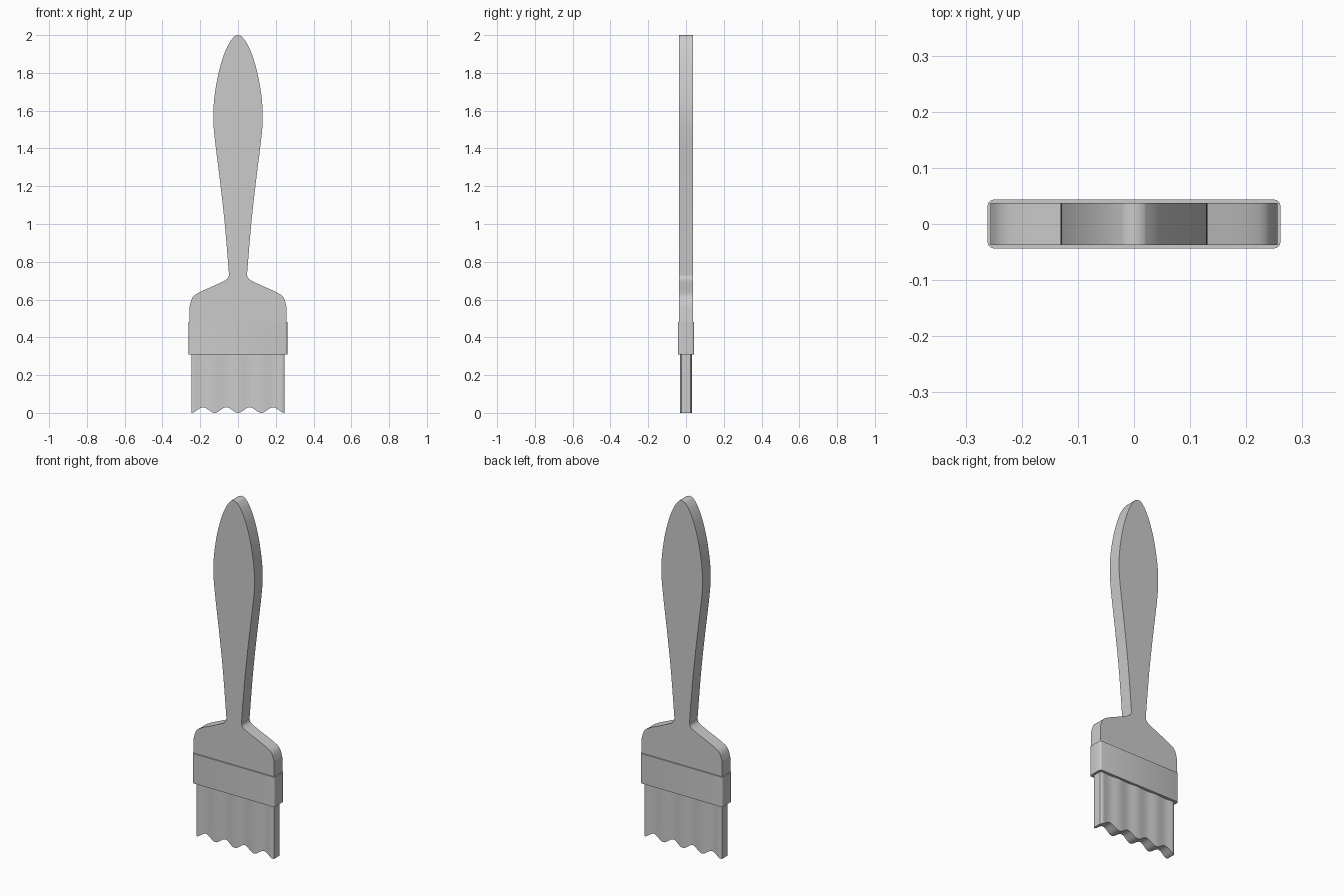
import bpy, bmesh, math

if "Cube" in bpy.data.objects:
    bpy.data.objects.remove(bpy.data.objects["Cube"])


def finish(name, bm, angle=35):
    bmesh.ops.recalc_face_normals(bm, faces=bm.faces)
    me = bpy.data.meshes.new(name)
    bm.to_mesh(me)
    bm.free()
    ob = bpy.data.objects.new(name, me)
    bpy.context.collection.objects.link(ob)
    bpy.ops.object.select_all(action='DESELECT')
    bpy.context.view_layer.objects.active = ob
    ob.select_set(True)
    bpy.ops.object.shade_smooth_by_angle(angle=math.radians(angle))
    return ob


def spline(pts, steps=5):
    """Smooth curve through the given 2D points."""
    out = []
    p = [pts[0]] + pts + [pts[-1]]
    for a, b, c, d in zip(p, p[1:], p[2:], p[3:]):
        for i in range(steps):
            t = i / steps
            out.append(tuple(0.5 * (2 * b[k] + (c[k] - a[k]) * t
                       + (2 * a[k] - 5 * b[k] + 4 * c[k] - d[k]) * t * t
                       + (3 * b[k] - a[k] - 3 * c[k] + d[k]) * t ** 3) for k in (0, 1)))
    return out + [pts[-1]]


def extrude(bm, pts, vec):
    """Cap a loop of 3D points and extrude it into a solid."""
    face = bm.faces.new([bm.verts.new(p) for p in pts])
    new = bmesh.ops.extrude_face_region(bm, geom=[face], use_keep_orig=True)['geom']
    bmesh.ops.translate(bm, vec=vec, verts=[v for v in new if isinstance(v, bmesh.types.BMVert)])


# handle: mirrored half outline, extruded through its thickness
half = spline([(0.018, 1.995), (0.045, 1.96), (0.075, 1.895), (0.105, 1.79), (0.125, 1.67),
               (0.131, 1.57), (0.124, 1.46), (0.092, 1.2), (0.07, 1.0), (0.05, 0.76),
               (0.049, 0.725), (0.066, 0.703), (0.13, 0.672), (0.205, 0.638),
               (0.24, 0.612), (0.256, 0.565)])
half = [(0, 2.0)] + half + [(0.256, 0.36)]
outline = half + [(-x, z) for x, z in reversed(half[1:])]
bm = bmesh.new()
extrude(bm, [(x, -0.037, z) for x, z in outline], (0, 0.074, 0))
finish("handle", bm)

# ferrule: band with softened vertical corners
bm = bmesh.new()
bmesh.ops.create_cube(bm, size=1)
bmesh.ops.scale(bm, vec=(0.522, 0.087, 0.172), verts=bm.verts)
bmesh.ops.translate(bm, vec=(0, 0, 0.394), verts=bm.verts)
edges = [e for e in bm.edges if abs(e.verts[0].co.z - e.verts[1].co.z) > 0.1]
bmesh.ops.bevel(bm, geom=edges, offset=0.011, segments=3, profile=0.5, affect='EDGES')
finish("ferrule", bm)

# bristles: rippled slab with a scalloped lower edge
W, N = 0.247, 48
wave = lambda x: math.cos(8 * math.pi * x / (2 * W))
front = []
for i in range(N + 1):
    x = -W + 2 * W * i / N
    y = 0.029 + 0.0025 * wave(x)
    if i in (0, N):
        y -= 0.007
    front.append((x, -y, 0))
loop = front + [(x, -y, z) for x, y, z in reversed(front)]
bm = bmesh.new()
extrude(bm, loop, (0, 0, 0.36))
for v in bm.verts:
    if v.co.z < 0.1:
        v.co.z = 0.015 * (1 - wave(v.co.x))
# split the wavy underside into clean strips
low = [f for f in bm.faces if all(v.co.z < 0.1 for v in f.verts)]
bmesh.ops.delete(bm, geom=low, context='FACES_ONLY')
pairs = {}
for v in bm.verts:
    if v.co.z < 0.1:
        pairs.setdefault(round(v.co.x, 4), []).append(v)
rows = [sorted(pairs[k], key=lambda v: v.co.y) for k in sorted(pairs)]
for a, b in zip(rows, rows[1:]):
    bm.faces.new((a[0], b[0], b[1], a[1]))
finish("bristles", bm, 50)
